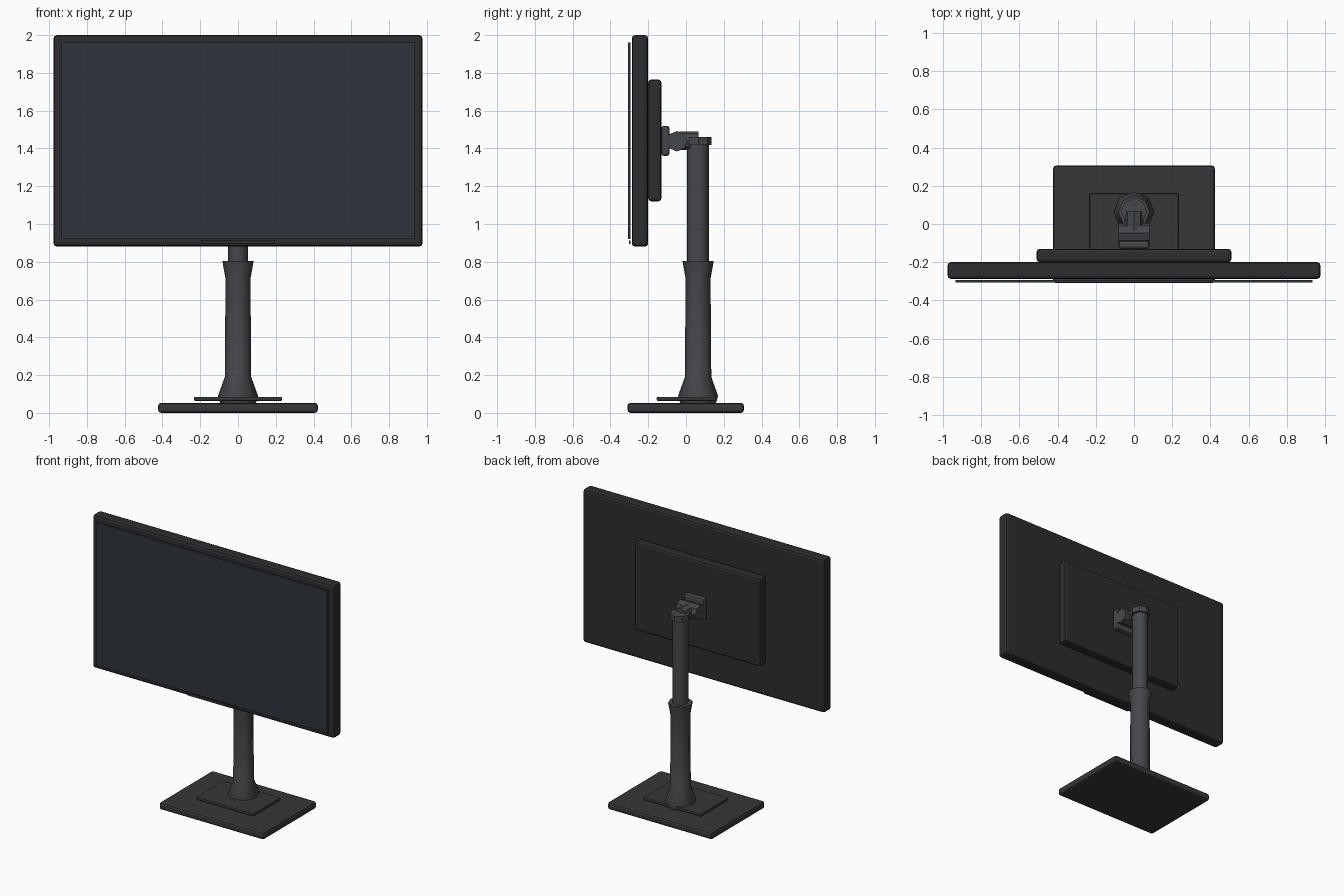
import bpy, bmesh, math
from mathutils import Matrix

if "Cube" in bpy.data.objects:
    bpy.data.objects.remove(bpy.data.objects["Cube"])


def material(name, rgb):
    m = bpy.data.materials.new(name)
    m.diffuse_color = (*rgb, 1)
    m.use_nodes = True
    m.node_tree.nodes["Principled BSDF"].inputs["Base Color"].default_value = m.diffuse_color
    return m


BLACK = material("dark_plastic", (0.025, 0.026, 0.029))
GLASS = material("screen_glass", (0.028, 0.033, 0.045))
BASE = material("base_plastic", (0.035, 0.038, 0.042))
METAL = material("stand_metal", (0.06, 0.065, 0.072))


def finish(name, bm, mat, smooth=None):
    bmesh.ops.recalc_face_normals(bm, faces=bm.faces)
    me = bpy.data.meshes.new(name)
    bm.to_mesh(me)
    bm.free()
    me.materials.append(mat)
    ob = bpy.data.objects.new(name, me)
    bpy.context.collection.objects.link(ob)
    if smooth:
        bpy.ops.object.select_all(action='DESELECT')
        ob.select_set(True)
        bpy.context.view_layer.objects.active = ob
        bpy.ops.object.shade_smooth_by_angle(angle=math.radians(smooth))
    return ob


def box(name, x, y, z, mat, bevel=0.0):
    """Box from (min, max) pairs with an optional bevelled edge."""
    bm = bmesh.new()
    bmesh.ops.create_cube(bm, size=1)
    for v in bm.verts:
        for i, (a, b) in enumerate((x, y, z)):
            v.co[i] = (a + b) / 2 + v.co[i] * (b - a)
    ob = finish(name, bm, mat)
    if bevel:
        mod = ob.modifiers.new("bevel", 'BEVEL')
        mod.width = bevel
        mod.segments = 2
    return ob


def lathe(name, profile, mat, y=0.0, sides=8, squash=1.0, smooth=None):
    """Closed upright solid from (radius, z) points."""
    bm = bmesh.new()
    rings = []
    for r, z in profile:
        angles = [2 * math.pi * k / sides for k in range(sides)]
        rings.append([bm.verts.new((squash * r * math.cos(a), y + r * math.sin(a), z))
                      for a in angles])
    for lo, hi in zip(rings, rings[1:]):
        for k in range(sides):
            j = (k + 1) % sides
            bm.faces.new((lo[k], lo[j], hi[j], hi[k]))
    bm.faces.new(rings[0])
    bm.faces.new(rings[-1])
    return finish(name, bm, mat, smooth)


def rod(name, radius, length, centre, axis, mat):
    """Octagonal rod lying along x or y."""
    bm = bmesh.new()
    turn = Matrix.Rotation(math.pi / 2, 4, 'Y' if axis == 'x' else 'X')
    bmesh.ops.create_cone(bm, cap_ends=True, segments=8, radius1=radius, radius2=radius,
                          depth=length, matrix=Matrix.Translation(centre) @ turn)
    return finish(name, bm, mat)


# Display
box("display_housing", (-0.977, 0.977), (-0.287, -0.2), (0.88, 2.0), BLACK, 0.018)
box("screen_panel", (-0.935, 0.935), (-0.307, -0.293), (0.92, 1.96), GLASS)
box("chin_strip", (-0.195, 0.195), (-0.303, -0.293), (0.893, 0.912), BLACK)
box("rear_cover", (-0.51, 0.51), (-0.2, -0.13), (1.12, 1.765), BLACK, 0.016)

# Tilt hinge
box("mount_plate", (-0.08, 0.08), (-0.131, -0.087), (1.36, 1.52), METAL, 0.014)
rod("hinge_barrel", 0.054, 0.16, (0, -0.048, 1.438), 'x', METAL)
rod("hinge_neck", 0.049, 0.1, (0, 0.015, 1.441), 'y', METAL)

# Column
lathe("column_collar", [(0.068, 1.417), (0.068, 1.46)], METAL, y=0.067)
lathe("inner_post", [(0.058, 0.7), (0.058, 1.44)], METAL, y=0.063, squash=0.9, smooth=50)
lathe("outer_sleeve",
      [(0.094, 0.05), (0.106, 0.09), (0.07, 0.19), (0.066, 0.71), (0.083, 0.805)],
      METAL, y=0.064, smooth=50)

# Base
box("base_slab", (-0.423, 0.423), (-0.31, 0.307), (0.0, 0.053), BASE, 0.016)
box("base_plate", (-0.233, 0.233), (-0.155, 0.16), (0.064, 0.085), BASE, 0.006)
